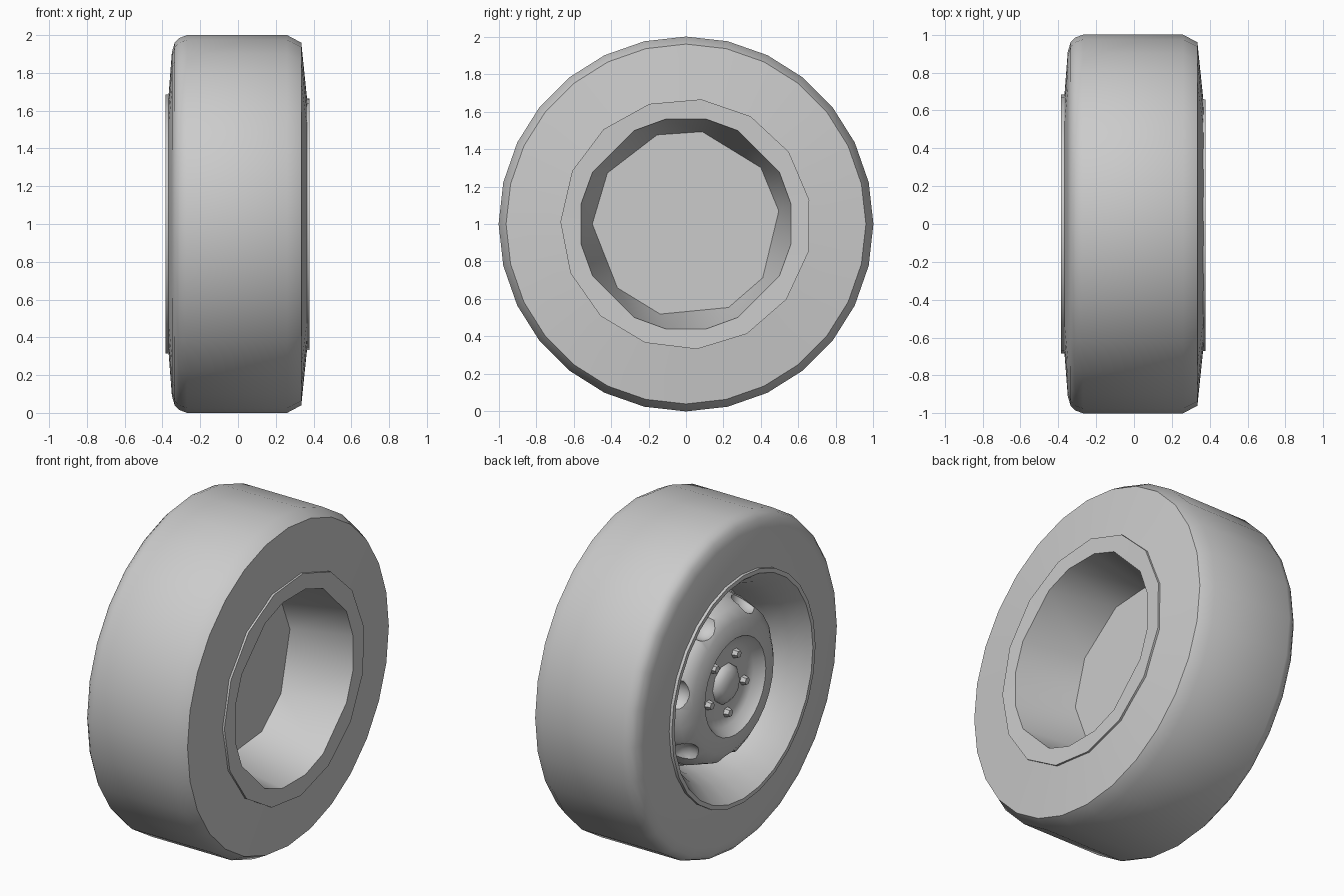
import bpy, bmesh
from math import radians, cos, sin
from mathutils import Matrix, Vector

cube = bpy.data.objects.get("Cube")
if cube:
    bpy.data.objects.remove(cube, do_unlink=True)

grey = bpy.data.materials.new("plain_grey")
grey.use_nodes = True
grey.diffuse_color = (0.6, 0.6, 0.6, 1)
grey.node_tree.nodes["Principled BSDF"].inputs["Base Color"].default_value = (0.6, 0.6, 0.6, 1)

AXLE_Z = 1.0


def even(n, phase=0):
    return [phase + 360 * i / n for i in range(n)]


def finish(name, bm):
    bmesh.ops.recalc_face_normals(bm, faces=bm.faces[:])
    mesh = bpy.data.meshes.new(name)
    bm.to_mesh(mesh)
    bm.free()
    mesh.materials.append(grey)
    ob = bpy.data.objects.new(name, mesh)
    ob.location.z = AXLE_Z
    bpy.context.collection.objects.link(ob)
    return ob


def lathe(name, rings, closed=False):
    """Skin rings of (x, radius, angles) around the axle; cap or close the ends."""
    bm = bmesh.new()
    verts, loops = [], []
    for x, r, angles in rings:
        vs = [bm.verts.new((x, r * cos(radians(a)), r * sin(radians(a)))) for a in angles]
        verts.append(vs)
        loops.append([bm.edges.new((vs[i - 1], vs[i])) for i in range(len(vs))])
    pairs = list(zip(range(len(rings) - 1), range(1, len(rings))))
    if closed:
        pairs.append((len(rings) - 1, 0))
    for i, j in pairs:
        a, b = verts[i], verts[j]
        n = len(a)
        if rings[i][2] == rings[j][2]:
            for k in range(n):
                bm.faces.new((a[k - 1], a[k], b[k], b[k - 1]))
        else:
            bmesh.ops.bridge_loops(bm, edges=loops[i] + loops[j])
    if not closed:
        bm.faces.new(verts[0])
        bm.faces.new(verts[-1])
    return finish(name, bm)


# Tyre: rounded outer shoulder, chamfered inner shoulder
tread = even(28, 90)
tyre_profile = [(0.26, 1), (0.335, 0.96), (0.367, 0.65), (-0.37, 0.65),
                (-0.35, 0.91), (-0.335, 0.96), (-0.31, 0.985), (-0.27, 1)]
tyre = lathe("tyre", [(x, r, tread) for x, r in tyre_profile], closed=True)

# Rim: coarse hollow and lip on the inner side, smooth dish on the outer side
floor = [8, 37, 80, 108, 147, 180, 223, 254, 297, 325]
mouth = [90 * q + a for q in range(4) for a in (11, 29, 61, 79)]
lip = even(15, 83)
dish_profile = [(-0.36, 0.66), (-0.365, 0.685), (-0.385, 0.685), (-0.385, 0.66),
                (-0.36, 0.64), (-0.28, 0.58), (-0.18, 0.535), (-0.08, 0.51)]
rim = lathe("rim", [(0, 0.5, floor), (0.375, 0.57, mouth), (0.378, 0.67, lip),
                    (0.355, 0.67, lip)] + [(x, r, tread) for x, r in dish_profile])

# Wheel disc with recessed centre
disc_profile = [(-0.06, 0.5), (-0.15, 0.49), (-0.27, 0.45), (-0.315, 0.385),
                (-0.33, 0.29), (-0.275, 0.25), (-0.26, 0.2)]
disc = lathe("wheel_disc", [(x, r, tread) for x, r in disc_profile])

# Scalloped pockets around the disc edge
bm = bmesh.new()
for a in even(7, 167):
    place = Matrix.Translation((-0.27, 0.5 * cos(radians(a)), 0.5 * sin(radians(a))))
    bmesh.ops.create_uvsphere(bm, u_segments=16, v_segments=10, radius=0.1, matrix=place)
cutter = finish("pocket_cutter", bm)
cutter.hide_render = True
cut = disc.modifiers.new("pockets", "BOOLEAN")
cut.operation = "DIFFERENCE"
cut.solver = "EXACT"
cut.object = cutter
bpy.context.view_layer.objects.active = disc
bpy.ops.object.modifier_apply(modifier=cut.name)
bpy.data.objects.remove(cutter, do_unlink=True)

# Domed hub cap
hub = even(10)
cap = lathe("hub_cap", [(x, r, hub) for x, r in
                        [(-0.25, 0.12), (-0.275, 0.115), (-0.3, 0.085), (-0.312, 0.04)]])

# Five wheel nuts
bm = bmesh.new()
for a in even(5, 122):
    spot = Vector((-0.268, 0.176 * cos(radians(a)), 0.176 * sin(radians(a))))
    turn = Matrix.Rotation(radians(-90), 4, "Y")
    bmesh.ops.create_cone(bm, cap_ends=True, segments=6, radius1=0.032, radius2=0.022,
                          depth=0.045, matrix=Matrix.Translation(spot) @ turn)
nuts = finish("wheel_nuts", bm)

# Smooth shading with crisp edges
bpy.ops.object.select_all(action="DESELECT")
for ob in (tyre, rim, disc, cap, nuts):
    ob.select_set(True)
bpy.context.view_layer.objects.active = tyre
bpy.ops.object.shade_smooth_by_angle(angle=radians(40))
